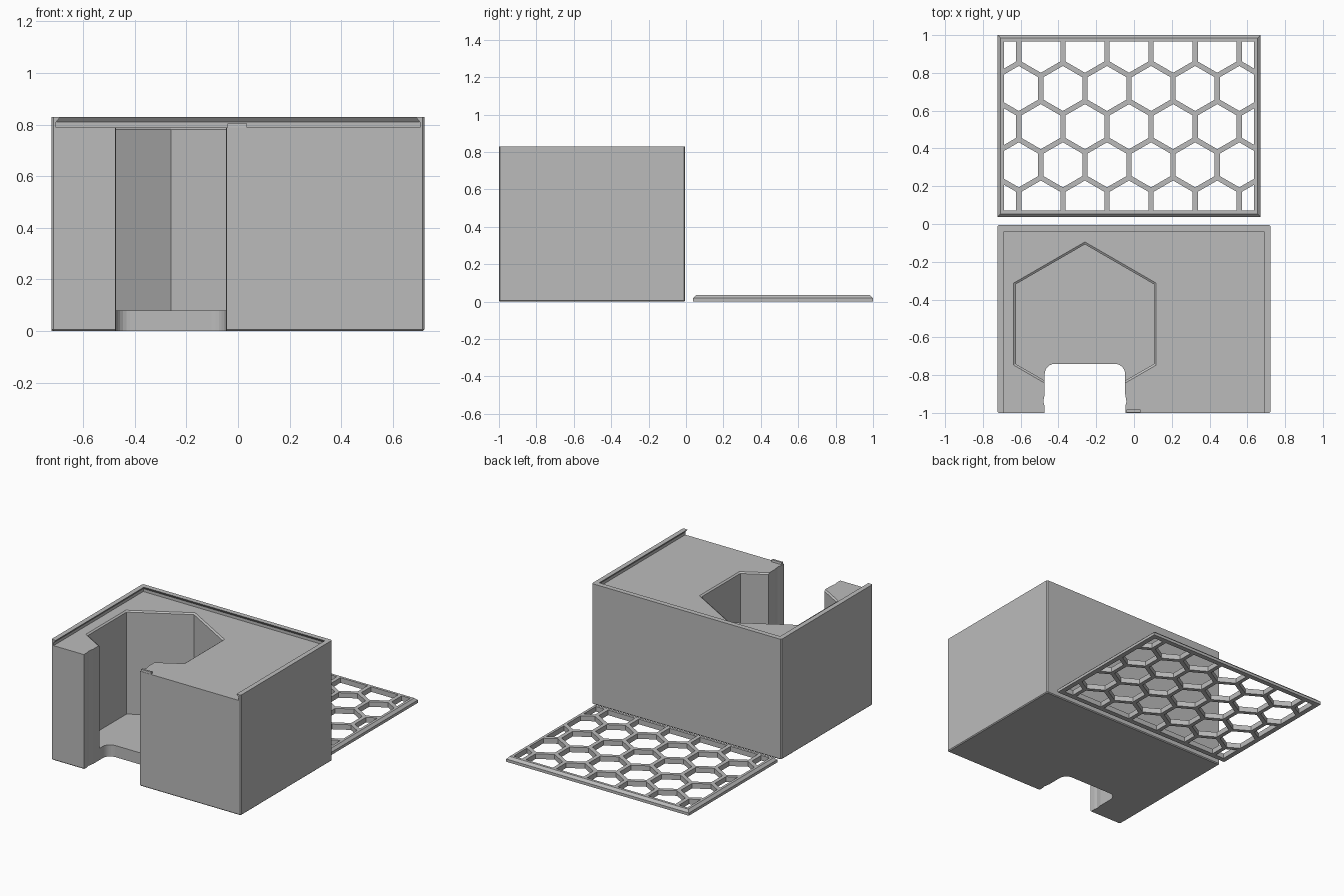
import bpy
import bmesh
from math import sin, cos, pi

cube = bpy.data.objects.get("Cube")
if cube:
    bpy.data.objects.remove(cube, do_unlink=True)

grey = bpy.data.materials.new("plain_grey")
grey.use_nodes = True
grey.diffuse_color = (0.5, 0.5, 0.5, 1)
grey.node_tree.nodes["Principled BSDF"].inputs["Base Color"].default_value = (0.5, 0.5, 0.5, 1)


def add_loft(bm, rings):
    """Closed solid through a stack of (outline, z) rings."""
    loops = [[bm.verts.new((x, y, z)) for x, y in pts] for pts, z in rings]
    n = len(loops[0])
    bm.faces.new(loops[0][::-1])
    bm.faces.new(loops[-1])
    for low, high in zip(loops, loops[1:]):
        for i in range(n):
            j = (i + 1) % n
            bm.faces.new((low[i], low[j], high[j], high[i]))


def make(name, *solids):
    bm = bmesh.new()
    for rings in solids:
        add_loft(bm, rings)
    bmesh.ops.recalc_face_normals(bm, faces=bm.faces)
    mesh = bpy.data.meshes.new(name)
    bm.to_mesh(mesh)
    bm.free()
    mesh.materials.append(grey)
    ob = bpy.data.objects.new(name, mesh)
    bpy.context.collection.objects.link(ob)
    return ob


def cut(target, cutter):
    """Subtract the cutter, then discard it."""
    cutter.hide_render = True
    mod = target.modifiers.new("cut", "BOOLEAN")
    mod.operation = "DIFFERENCE"
    mod.solver = "EXACT"
    mod.object = cutter
    bpy.context.view_layer.objects.active = target
    bpy.ops.object.modifier_apply(modifier=mod.name)
    bpy.data.objects.remove(cutter, do_unlink=True)


def rect(x0, x1, y0, y1, c=0.0):
    """Rectangle outline, with chamfered corners when c is set."""
    if not c:
        return [(x0, y0), (x1, y0), (x1, y1), (x0, y1)]
    return [(x0 + c, y0), (x1 - c, y0), (x1, y0 + c), (x1, y1 - c),
            (x1 - c, y1), (x0 + c, y1), (x0, y1 - c), (x0, y0 + c)]


def hexagon(cx, cy, r):
    return [(cx + r * cos(pi / 6 + k * pi / 3), cy + r * sin(pi / 6 + k * pi / 3)) for k in range(6)]


# Main block with softened vertical and bottom edges
W, FRONT, BACK, DECK, TOP = 0.722, -1.0, -0.005, 0.79, 0.83
E = 0.006
block = make("storage_block", [
    (rect(-W + E, W - E, FRONT + E, BACK - E, E), 0),
    (rect(-W, W, FRONT, BACK, E), E),
    (rect(-W, W, FRONT, BACK, E), TOP)])

# Recessed deck with undercut sliding rails, open to the front
groove = rect(-0.705, 0.705, -1.2, -0.024)
lip = rect(-0.673, 0.673, -1.2, -0.056)
cut(block, make("rail_cutter", [(groove, DECK), (groove, 0.81), (lip, 0.85)]))

# Hexagonal pocket with a chamfered rim
HX, HY = -0.26, -0.53
cut(block, make("pocket_cutter", [
    (hexagon(HX, HY, 0.422), 0.08),
    (hexagon(HX, HY, 0.422), DECK - 0.008),
    (hexagon(HX, HY, 0.435), DECK),
    (hexagon(HX, HY, 0.435), 0.9)]))

# Rounded finger slot through the front and floor
half, inner, rad = 0.213, -0.74, 0.055
right_side = [(half + 0.002, -1.2), (half + 0.002, -0.96), (half + 0.007, -0.94), (half, -0.9)]
right_side += [(half - rad + rad * cos(a * pi / 12), inner - rad + rad * sin(a * pi / 12)) for a in range(7)]
outline = right_side + [(-x, y) for x, y in reversed(right_side)]
outline = [(HX + x, y) for x, y in outline]
cut(block, make("slot_cutter", [(outline, -0.1), (outline, 1.0)]))

# Small catch that holds the lid closed
make("lid_catch", [(rect(-0.04, 0.035, -0.999, -0.98), DECK - 0.005),
                   (rect(-0.04, 0.035, -0.997, -0.983), DECK + 0.014)])

# Sliding lid with chamfered upper edges
X0, X1, Y0, Y1, H, C = -0.722, 0.67, 0.038, 1.0, 0.035, 0.016
lid = make("honeycomb_lid", [
    (rect(X0, X1, Y0, Y1), 0),
    (rect(X0, X1, Y0, Y1), H - C),
    (rect(X0 + C, X1 - C, Y0 + C, Y1 - C), H)])


def clip(pts, axis, limit, sign):
    """Keep the part of an outline on one side of an axis line."""
    out = []
    for a, b in zip(pts, pts[1:] + pts[:1]):
        da, db = sign * (a[axis] - limit), sign * (b[axis] - limit)
        if da >= 0:
            out.append(a)
        if da * db < 0:
            t = da / (da - db)
            out.append((a[0] + t * (b[0] - a[0]), a[1] + t * (b[1] - a[1])))
    return out


# Honeycomb openings kept inside the lid frame
PITCH, HOLE, FRAME = 0.2335, 0.119, 0.034
holes = []
for row in range(5):
    for col in range(-1, 7):
        cx = -0.61 + PITCH * (col + 0.5 * (row % 2 == 0))
        pts = hexagon(cx, 0.111 + row * PITCH * cos(pi / 6), HOLE)
        for axis, limit, sign in ((0, X0 + FRAME, 1), (0, X1 - FRAME, -1),
                                  (1, Y0 + FRAME, 1), (1, Y1 - FRAME, -1)):
            pts = clip(pts, axis, limit, sign)
        if len(pts) > 2:
            holes.append([(pts, -0.1), (pts, 0.1)])
cut(lid, make("honeycomb_cutter", *holes))
